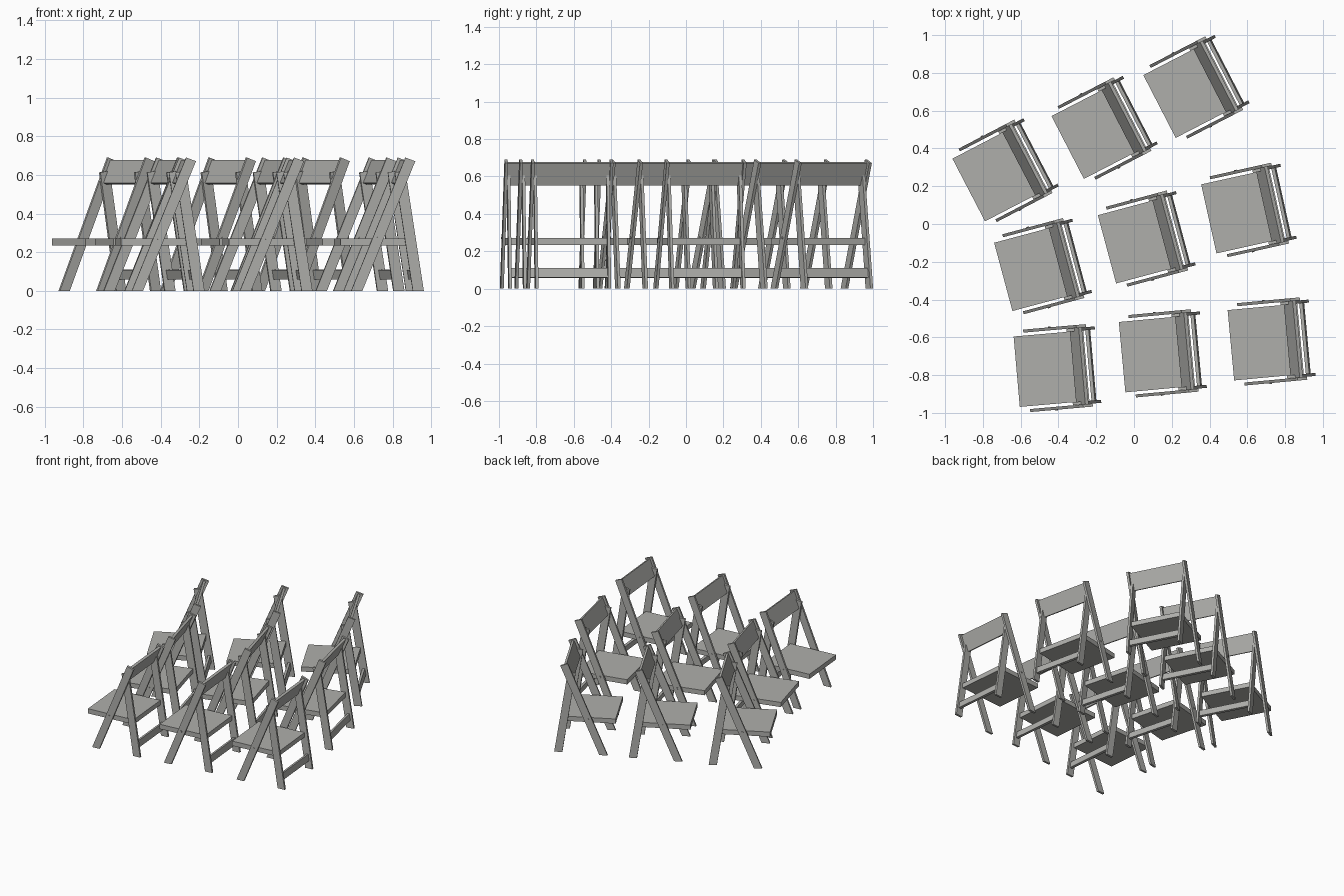
import bpy, bmesh, math
from mathutils import Matrix

if "Cube" in bpy.data.objects:
    bpy.data.objects.remove(bpy.data.objects["Cube"])

grey = bpy.data.materials.new("warm grey")
grey.diffuse_color = (0.43, 0.43, 0.41, 1)
grey.use_nodes = True
grey.node_tree.nodes["Principled BSDF"].inputs["Base Color"].default_value = grey.diffuse_color


def slab(bm, profile, y0, y1):
    """Side profile (x, z) extruded across the chair from y0 to y1."""
    face = bm.faces.new([bm.verts.new((x, y0, z)) for x, z in profile])
    ext = bmesh.ops.extrude_face_region(bm, geom=[face])["geom"]
    verts = [g for g in ext if isinstance(g, bmesh.types.BMVert)]
    bmesh.ops.translate(bm, verts=verts, vec=(0, y1 - y0, 0))


def make_mesh(name, slabs):
    bm = bmesh.new()
    for s in slabs:
        slab(bm, *s)
    bmesh.ops.recalc_face_normals(bm, faces=bm.faces)
    me = bpy.data.meshes.new(name)
    bm.to_mesh(me)
    bm.free()
    me.materials.append(grey)
    return me


def pair(profile, y0, y1):
    return [(profile, y0, y1), (profile, -y1, -y0)]


# Side profiles, chair facing -x with the seat's front edge at x = 0
long_leg = [(0.053, 0), (0.111, 0), (0.386, 0.671), (0.335, 0.69)]
rear_leg = [(0.375, 0), (0.432, 0), (0.336, 0.622), (0.281, 0.613)]
seat = [(0, 0.235), (0.37, 0.235), (0.37, 0.271), (0, 0.271)]
back = [(0.299, 0.558), (0.316, 0.551), (0.364, 0.670), (0.347, 0.677)]
rail = [(0.389, 0.058), (0.407, 0.061), (0.399, 0.110), (0.381, 0.107)]
bolt = [(0.192 + 0.007 * math.cos(i * math.pi / 4),
         0.272 + 0.007 * math.sin(i * math.pi / 4)) for i in range(8)]

parts = [
    make_mesh("long_legs", pair(long_leg, 0.203, 0.219)),
    make_mesh("rear_legs", pair(rear_leg, 0.187, 0.203)),
    make_mesh("seat", [(seat, -0.187, 0.187)]),
    make_mesh("back_panel", [(back, -0.203, 0.203)]),
    make_mesh("rear_rail", [(rail, -0.187, 0.187)]),
    make_mesh("pivot_bolts", pair(bolt, 0.218, 0.223)),
]

# Three curved rows of chairs: x, y of the seat front, turn in degrees
chairs = [
    (-0.621, -0.782, 5), (-0.063, -0.705, 5.3), (0.513, -0.642, 5.3),
    (-0.692, -0.280, 15), (-0.143, -0.134, 15), (0.396, 0.027, 12.5),
    (-0.875, 0.180, 27.5), (-0.351, 0.405, 27.3), (0.135, 0.622, 27.3),
]
for n, (x, y, turn) in enumerate(chairs, 1):
    place = Matrix.Translation((x, y, 0)) @ Matrix.Rotation(math.radians(turn), 4, 'Z')
    for me in parts:
        ob = bpy.data.objects.new(f"{me.name}_{n}", me)
        ob.matrix_world = place
        bpy.context.collection.objects.link(ob)
